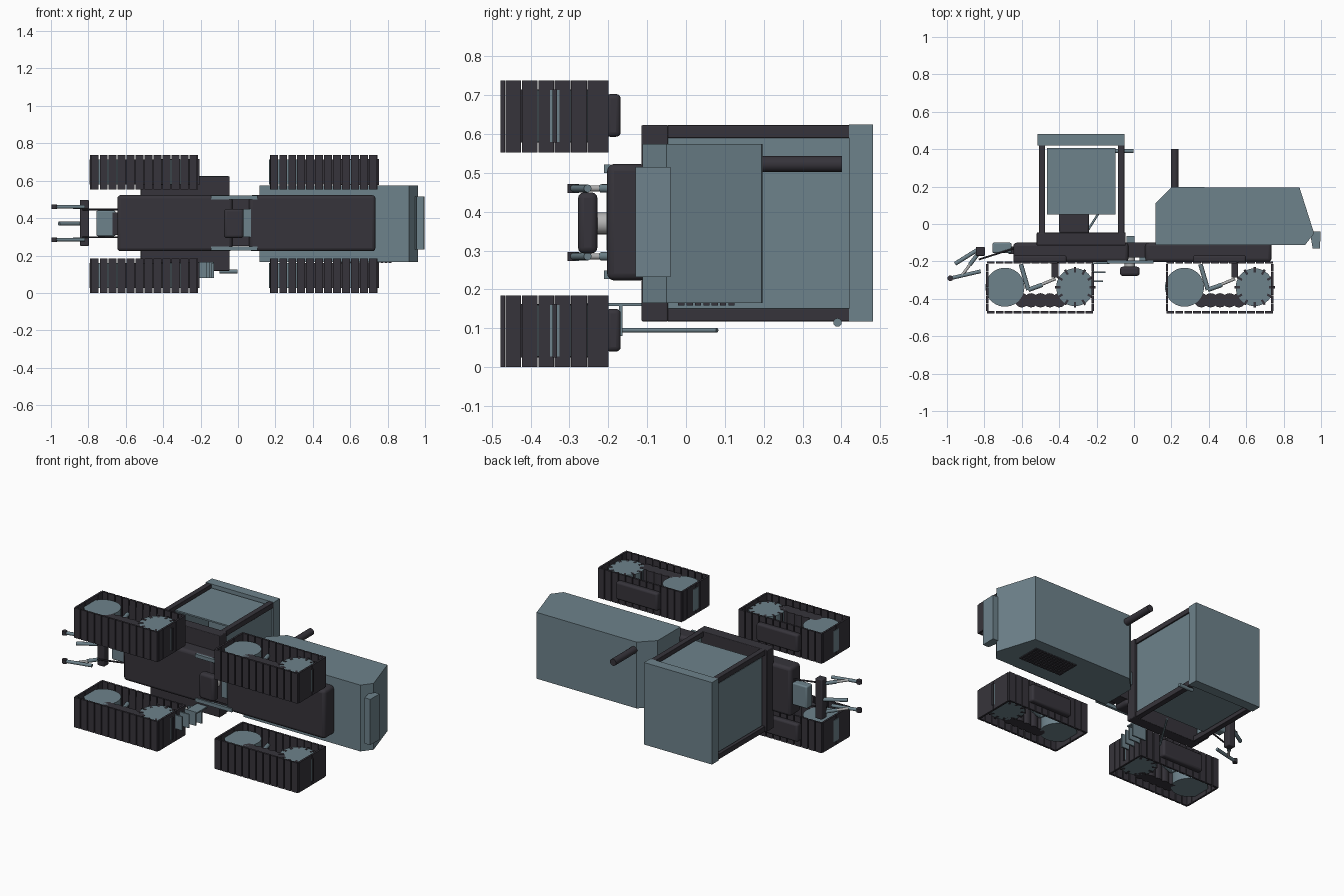
import bpy, bmesh, math
from mathutils import Vector

if "Cube" in bpy.data.objects:
    bpy.data.objects.remove(bpy.data.objects["Cube"])


def material(name, rgb):
    m = bpy.data.materials.new(name)
    m.diffuse_color = (*rgb, 1)
    m.use_nodes = True
    m.node_tree.nodes["Principled BSDF"].inputs["Base Color"].default_value = m.diffuse_color
    return m


STEEL = material("steel_blue", (0.155, 0.225, 0.26))
DARK = material("charcoal", (0.037, 0.034, 0.043))
LIGHT = material("light_metal", (0.45, 0.45, 0.45))
MID = 0.37      # middle of the vehicle's width, which runs along z


def finish(name, bm, mat, bevel=0, smooth=False):
    bmesh.ops.recalc_face_normals(bm, faces=bm.faces)
    me = bpy.data.meshes.new(name)
    bm.to_mesh(me)
    bm.free()
    me.materials.append(mat)
    ob = bpy.data.objects.new(name, me)
    bpy.context.collection.objects.link(ob)
    if bevel:
        b = ob.modifiers.new("bevel", 'BEVEL')
        b.width, b.segments = bevel, 3
    if smooth or bevel:
        bpy.ops.object.select_all(action='DESELECT')
        ob.select_set(True)
        bpy.context.view_layer.objects.active = ob
        bpy.ops.object.shade_smooth_by_angle(angle=math.radians(35))
    return ob


def add_box(bm, x, y, z):
    vs = bmesh.ops.create_cube(bm, size=1)["verts"]
    for v in vs:
        v.co = [(a + b) / 2 + c * (b - a) for (a, b), c in zip((x, y, z), v.co)]
    return vs


def box(name, x, y, z, mat, bevel=0):
    bm = bmesh.new()
    add_box(bm, x, y, z)
    return finish(name, bm, mat, bevel)


def add_rod(bm, a, b, r, n=16):
    a, b = Vector(a), Vector(b)
    d = b - a
    vs = bmesh.ops.create_cone(bm, cap_ends=True, segments=n, radius1=r,
                               radius2=r, depth=d.length)["verts"]
    q = Vector((0, 0, 1)).rotation_difference(d)
    for v in vs:
        v.co = q @ v.co + (a + b) / 2


def rod(name, a, b, r, mat, n=16):
    bm = bmesh.new()
    add_rod(bm, a, b, r, n)
    return finish(name, bm, mat, smooth=True)


def prism(name, profile, z0, z1, mat):
    bm = bmesh.new()
    f = bm.faces.new([bm.verts.new((x, y, z0)) for x, y in profile])
    top = bmesh.ops.extrude_face_region(bm, geom=[f])["geom"]
    for v in top:
        if isinstance(v, bmesh.types.BMVert):
            v.co.z = z1
    return finish(name, bm, mat)


def track_unit(tag, x0, z0):
    """One crawler unit; x0 is its rear end, z0 its lower side."""
    x1, z1, y0, y1, t = x0 + 0.575, z0 + 0.185, -0.478, -0.2, 0.012
    bm = bmesh.new()
    pitch = (x1 - x0) / 12
    for i in range(12):                       # long runs of track plates
        xs = (x0 + i * pitch + 0.003, x0 + (i + 1) * pitch - 0.003)
        add_box(bm, xs, (y0, y0 + t), (z0, z1))
        add_box(bm, xs, (y1 - t, y1), (z0, z1))
    pitch = (y1 - y0 - 2 * t) / 6
    for i in range(6):                        # short runs at both ends
        ys = (y0 + t + i * pitch + 0.001, y0 + t + (i + 1) * pitch - 0.001)
        add_box(bm, (x0, x0 + t), ys, (z0, z1))
        add_box(bm, (x1 - t, x1), ys, (z0, z1))
    finish(tag + "_track_plates", bm, DARK)

    za, zb, yc = z0 + 0.027, z0 + 0.16, -0.338
    zm = (za + zb) / 2
    idler, drive = x0 + 0.1, x1 - 0.1
    rod(tag + "_idler_wheel", (idler, yc, za), (idler, yc, zb), 0.104, STEEL, 40)
    rod(tag + "_drive_wheel", (drive, yc, za), (drive, yc, zb), 0.101, STEEL, 40)
    bm = bmesh.new()
    for k in range(12):                       # sprocket teeth
        a = k * math.tau / 12
        u = Vector((math.cos(a), math.sin(a), 0))
        w = Vector((-u.y, u.x, 0))
        for v in add_box(bm, (0.078, 0.108), (-0.006, 0.006), (za - 0.002, zb + 0.002)):
            x, y, z = v.co
            v.co = Vector((drive, yc, z)) + u * x + w * y
    finish(tag + "_sprocket_teeth", bm, DARK)
    bm = bmesh.new()
    for k in range(5):                        # bottom rollers
        x = x0 + 0.19 + k * 0.05
        add_rod(bm, (x, -0.408, za), (x, -0.408, zb), 0.038, 20)
    finish(tag + "_rollers", bm, DARK, smooth=True)
    # suspension: swing arm, damper and post
    rod(tag + "_swing_arm", (x0 + 0.185, -0.215, zm), (x0 + 0.225, -0.352, zm), 0.012, STEEL)
    rod(tag + "_damper_body", (x0 + 0.225, -0.352, zm), (x0 + 0.3, -0.325, zm), 0.012, STEEL)
    rod(tag + "_damper_rod", (x0 + 0.23, -0.35, zm), (x0 + 0.37, -0.293, zm), 0.008, LIGHT)
    box(tag + "_post", (x0 + 0.35, x0 + 0.385), (-0.285, -0.19), (zm - 0.02, zm + 0.02), DARK)
    box(tag + "_mount", (x0 + 0.145, x0 + 0.43), (-0.207, -0.168), (z0 + 0.04, z0 + 0.15), DARK, 0.012)


for end, x0 in (("rear", -0.79), ("front", 0.17)):
    for side, z0 in (("right", 0.0), ("left", 0.553)):
        track_unit(f"{end}_{side}", x0, z0)

# Chassis halves and the articulated joint
box("rear_chassis", (-0.645, -0.03), (-0.203, -0.1), (0.223, 0.523), DARK, 0.018)
box("front_chassis", (0.06, 0.735), (-0.203, -0.1), (0.223, 0.523), DARK, 0.018)
box("joint_core", (-0.05, 0.1), (-0.18, -0.1), (0.25, 0.5), DARK)
for z in (0.227, 0.5):
    box("joint_plate", (-0.145, 0.105), (-0.211, -0.195), (z, z + 0.022), STEEL)
box("joint_cover", (-0.075, 0.03), (-0.278, -0.228), (0.293, 0.45), DARK, 0.015)
rod("joint_pin", (-0.022, -0.24, MID), (-0.022, -0.18, MID), 0.028, LIGHT, 24)
box("joint_bracket", (0.03, 0.07), (-0.205, -0.17), (0.3, 0.45), STEEL)
box("joint_top", (-0.04, 0.003), (-0.1, -0.065), (0.33, 0.41), STEEL)

# Hood, nose weight, exhaust and side grille
prism("hood", [(0.115, -0.112), (0.115, 0.112), (0.2, 0.197), (0.885, 0.195),
               (0.963, -0.05), (0.915, -0.112)], 0.165, 0.575, STEEL)
prism("nose_weight", [(0.94, -0.04), (0.955, -0.13), (0.995, -0.13), (0.997, -0.04)],
      0.232, 0.515, STEEL)
rod("exhaust", (0.218, 0.18, 0.523), (0.218, 0.402, 0.523), 0.021, DARK, 24)
bm = bmesh.new()
for i in range(14):
    for j in range(7):
        x, y = 0.525 + i * 0.0215, -0.02 + j * 0.0215
        add_box(bm, (x, x + 0.016), (y, y + 0.016), (0.159, 0.166))
finish("side_grille", bm, DARK)

# Cab
box("cab_floor", (-0.52, -0.045), (-0.115, -0.046), (0.118, 0.623), DARK, 0.004)
box("cab_roof", (-0.515, -0.05), (0.42, 0.482), (0.118, 0.625), STEEL)
for x in (-0.509, -0.086):
    for z in (0.118, 0.59):
        box("cab_pillar", (x, x + 0.034), (-0.05, 0.422), (z, z + 0.033), DARK, 0.003)
for z in (0.133, 0.6):
    box("side_window", (-0.465, -0.1), (0.05, 0.405), (z, z + 0.009), STEEL)
box("windshield", (-0.075, -0.06), (-0.05, 0.42), (0.151, 0.59), STEEL)
box("rear_window", (-0.5, -0.485), (-0.03, 0.405), (0.16, 0.582), STEEL)
box("seat_base", (-0.4, -0.24), (-0.05, 0.06), (0.29, 0.45), DARK, 0.01)
box("seat_back", (-0.4, -0.36), (0.05, 0.25), (0.29, 0.45), DARK, 0.01)
rod("handrail", (-0.33, -0.165, 0.095), (-0.175, 0.08, 0.095), 0.006, STEEL)
rod("side_lamp_bar", (-0.1, 0.39, 0.115), (-0.003, 0.39, 0.115), 0.011, STEEL)

# Boarding steps
for i, y in enumerate((-0.31, -0.262, -0.215, -0.172)):
    box("step", (-0.225, -0.165 + i * 0.012), (y, y + 0.009), (0.08, 0.165), STEEL)
box("step_bracket", (-0.2, -0.13), (-0.215, -0.115), (0.157, 0.165), STEEL)

# Rear hitch
box("hitch_box", (-0.757, -0.655), (-0.155, -0.1), (0.303, 0.44), STEEL, 0.008)
box("hitch_neck", (-0.67, -0.63), (-0.16, -0.12), (0.31, 0.43), DARK)
box("hitch_bar", (-0.845, -0.797), (-0.17, -0.122), (0.25, 0.498), DARK, 0.006)
rod("top_link", (-0.957, -0.213, MID), (-0.84, -0.14, MID), 0.011, STEEL)
for z in (0.285, 0.46):
    rod("lower_arm", (-0.985, -0.291, z), (-0.82, -0.253, z), 0.01, STEEL)
    rod("lower_arm_end", (-0.982, -0.29, z - 0.012), (-0.982, -0.29, z + 0.012), 0.015, DARK)
    rod("lift_rod", (-0.92, -0.275, z), (-0.835, -0.16, z), 0.008, LIGHT)
    rod("lift_sleeve", (-0.878, -0.218, z), (-0.835, -0.16, z), 0.011, STEEL)
    zi = MID + (z - MID) * 0.85
    rod("hitch_stay", (-0.83, -0.19, zi), (-0.64, -0.13, zi), 0.005, DARK, 10)
